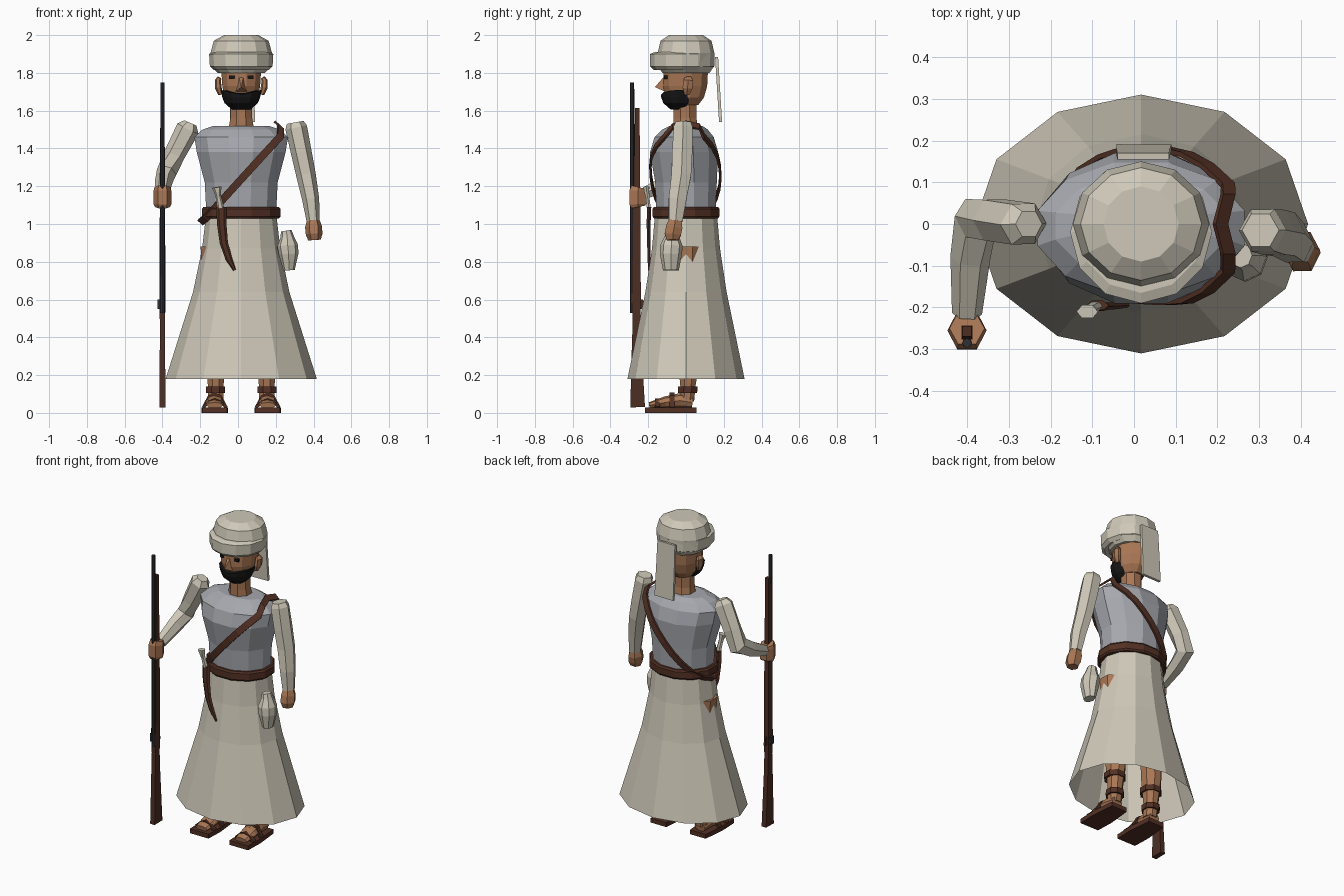
import bpy, bmesh, math
from mathutils import Vector

CX = 0.017  # body centre line


def material(name, rgb):
    m = bpy.data.materials.new(name)
    m.diffuse_color = (*rgb, 1)
    return m


CREAM = material("cream_cloth", (0.62, 0.58, 0.48))
GREY = material("grey_shirt", (0.38, 0.39, 0.42))
SKIN = material("skin", (0.40, 0.185, 0.09))
LEATHER = material("dark_leather", (0.085, 0.03, 0.018))
WOOD = material("gun_wood", (0.075, 0.028, 0.017))
BLACK = material("black_hair", (0.008, 0.008, 0.008))
STEEL = material("gun_steel", (0.03, 0.03, 0.036))


def mesh_object(name, verts, faces, mat):
    me = bpy.data.meshes.new(name)
    bm = bmesh.new()
    vs = [bm.verts.new(v) for v in verts]
    for f in faces:
        bm.faces.new([vs[i] for i in f])
    bmesh.ops.recalc_face_normals(bm, faces=bm.faces[:])
    bm.to_mesh(me)
    bm.free()
    me.materials.append(mat)
    ob = bpy.data.objects.new(name, me)
    bpy.context.collection.objects.link(ob)
    return ob


def skin_rings(name, rings, mat, cap_start=True, cap_end=True, closed=False):
    n = len(rings[0])
    verts = [v for r in rings for v in r]
    faces = []
    count = len(rings)
    for k in range(count if closed else count - 1):
        a, b = k * n, ((k + 1) % count) * n
        faces += [(a + i, a + (i + 1) % n, b + (i + 1) % n, b + i) for i in range(n)]
    if not closed:
        if cap_start:
            faces.append(tuple(range(n)))
        if cap_end:
            faces.append(tuple(range((count - 1) * n, count * n)))
    return mesh_object(name, verts, faces, mat)


def loft(name, rows, mat, n=12, flat=False, cx=CX, **caps):
    """Stacked horizontal ellipses; rows are (z, rx, ry, cy)."""
    off = math.pi / n if flat else 0
    k = 1 / math.cos(off)
    rings = []
    for z, rx, ry, cy in rows:
        angles = [2 * math.pi * i / n + off for i in range(n)]
        rings.append([(cx + rx * k * math.cos(a), cy + ry * k * math.sin(a), z) for a in angles])
    return skin_rings(name, rings, mat, **caps)


def tube(name, points, mat, n=6, ref=(1, 0, 0)):
    """Sections along a path; points are (x, y, z, ra, rb). Four sides make a box section."""
    ps = [Vector(p[:3]) for p in points]
    rings = []
    for i, p in enumerate(points):
        t = (ps[min(i + 1, len(ps) - 1)] - ps[max(i - 1, 0)]).normalized()
        r = Vector(ref)
        u = (r - t * r.dot(t)).normalized()
        v = t.cross(u)
        k, off = (math.sqrt(2), math.pi / 4) if n == 4 else (1, 0)
        rings.append([ps[i] + u * p[3] * k * math.cos(off + 2 * math.pi * j / n)
                      + v * p[4] * k * math.sin(off + 2 * math.pi * j / n) for j in range(n)])
    return skin_rings(name, rings, mat)


# robe skirt, open at the hem
loft("skirt", [(1.04, .187, .165, 0), (.87, .207, .18, 0), (.64, .255, .215, 0),
               (.18, .40, .31, 0)], CREAM, cap_end=False)

# shirt
TORSO = [(1.03, .183, .155, 0), (1.22, .193, .163, 0), (1.38, .235, .18, -.01),
         (1.46, .248, .157, -.01), (1.50, .205, .12, -.005), (1.52, .145, .085, 0)]
loft("shirt", TORSO, GREY, flat=True)

# belt
loft("belt", [(1.03, .20, .17, 0), (1.04, .208, .177, 0), (1.08, .208, .177, 0),
              (1.09, .20, .17, 0)], LEATHER, flat=True)


# shoulder strap, a closed loop hugging the torso
def torso_at(z):
    for a, b in zip(TORSO, TORSO[1:]):
        if a[0] <= z <= b[0]:
            f = (z - a[0]) / (b[0] - a[0])
            return [a[i] + f * (b[i] - a[i]) for i in (1, 2, 3)]
    return TORSO[0][1:]


def strap_side(s):
    out = []
    for i in range(9):
        f = .05 + .95 * i / 8
        x, z = -.19 + .415 * f, 1.01 + .455 * f
        rx, ry, cy = torso_at(z)
        d = math.sqrt(max(0, 1 - ((x - CX) / (rx + .015)) ** 2))
        out.append(Vector((x, cy + s * ((ry + .012) * d + .006), z)))
    return out + [Vector((.225, s * .07, 1.515))]


path = [Vector((-.197, 0, 1.01))] + strap_side(-1) + [Vector((.207, 0, 1.53))] + strap_side(1)[::-1]
W = Vector((-.74, 0, .67))
rings = []
for i, p in enumerate(path):
    t = (path[(i + 1) % len(path)] - path[i - 1]).normalized()
    o = t.cross(W).normalized() * .006
    rings.append([p + W * .02 + o, p + W * .02 - o, p - W * .02 - o, p - W * .02 + o])
skin_rings("shoulder_strap", rings, LEATHER, closed=True)

# neck, head, ears, nose, eyes
loft("neck", [(1.50, .068, .066, 0), (1.56, .058, .06, -.005), (1.68, .058, .06, -.005)], SKIN, n=8, flat=True)
loft("head", [(1.63, .06, .075, -.01), (1.67, .088, .10, -.005), (1.73, .10, .117, -.005),
              (1.84, .107, .118, 0)], SKIN, flat=True)
for s, side in ((-1, "right"), (1, "left")):
    tube(side + "_ear", [(CX + s * .11, .005, 1.685, .012, .015), (CX + s * .121, .008, 1.72, .018, .03),
                         (CX + s * .124, .012, 1.76, .016, .03), (CX + s * .115, .01, 1.775, .012, .018)], SKIN)
    tube(side + "_eye", [(CX + s * .046, -.107, 1.768, .018, .009),
                         (CX + s * .046, -.107, 1.785, .018, .009)], BLACK, n=4)
mesh_object("nose", [(CX - .012, -.112, 1.785), (CX + .012, -.112, 1.785), (CX - .031, -.11, 1.70),
                     (CX + .031, -.11, 1.70), (CX, -.165, 1.725)],
            [(0, 1, 4), (0, 4, 2), (1, 3, 4), (2, 4, 3), (0, 2, 3, 1)], SKIN)

# beard, higher at the cheeks than at the chin
beard = loft("beard", [(1.605, .048, .045, -.035), (1.64, .088, .083, -.037), (1.67, .10, .096, -.035),
                       (1.685, .108, .10, -.032)], BLACK)
for v in beard.data.vertices:
    if v.co.z > 1.68:
        v.co.z += .025 * abs(v.co.x - CX) / .108

# turban with wrapped band and hanging tail
loft("turban", [(1.80, .125, .125, 0), (1.83, .155, .145, 0), (1.905, .163, .15, 0),
                (1.97, .145, .135, 0), (2.0, .09, .09, 0)], CREAM)
loft("turban_band", [(1.815, .145, .15, -.02), (1.835, .166, .17, -.02), (1.90, .17, .17, -.02),
                     (1.91, .15, .15, -.015)], CREAM)
tube("turban_tail", [(.022, .162, 1.885, .062, .008), (.022, .172, 1.72, .064, .008),
                     (.024, .183, 1.54, .066, .008)], CREAM, n=4)

# sleeves and hands
tube("right_sleeve", [(-.252, 0, 1.535, .035, .035), (-.265, 0, 1.505, .062, .056),
                      (-.335, .01, 1.37, .056, .056), (-.378, .01, 1.275, .054, .062),
                      (-.392, -.08, 1.225, .048, .05), (-.40, -.215, 1.165, .036, .036)], CREAM)
tube("right_hand", [(-.40, -.252, 1.09, .04, .042), (-.40, -.255, 1.105, .047, .052),
                    (-.40, -.255, 1.175, .047, .052), (-.40, -.25, 1.195, .042, .045)], SKIN)
tube("left_sleeve", [(.303, -.015, 1.538, .045, .045), (.308, -.015, 1.51, .058, .058),
                     (.335, -.02, 1.38, .055, .062), (.36, -.025, 1.26, .052, .06),
                     (.385, -.045, 1.13, .045, .054), (.398, -.055, 1.015, .035, .042)], CREAM)
tube("left_hand", [(.398, -.055, 1.03, .03, .035), (.40, -.062, .985, .045, .05),
                   (.403, -.07, .945, .044, .05), (.405, -.07, .915, .033, .036)], SKIN)

# long gun: barrel, fore stock and butt, lock
GX = -.40
tube("gun_barrel", [(GX, -.285, .53, .013, .012), (GX, -.285, 1.75, .011, .011)], STEEL, n=8)
tube("gun_stock", [(GX, -.258, 1.615, .011, .012), (GX, -.26, 1.1, .014, .018), (GX, -.262, .60, .016, .023),
                   (GX, -.262, .48, .014, .02), (GX, -.262, .38, .014, .024),
                   (GX, -.256, .03, .016, .039)], WOOD, n=4)
tube("gun_lock", [(GX - .018, -.265, .55, .009, .018), (GX - .018, -.265, .60, .009, .014)], STEEL, n=4)
tube("gun_trigger", [(GX, -.235, .55, .006, .012), (GX, -.235, .60, .006, .008)], WOOD, n=4)

# curved dagger at the belt
tube("dagger_sheath", [(-.088, -.195, 1.09, .028, .013), (-.086, -.198, 1.0, .025, .012),
                       (-.075, -.197, .90, .022, .01), (-.05, -.196, .82, .018, .009),
                       (-.018, -.195, .755, .008, .006)], LEATHER)
tube("dagger_grip", [(-.092, -.197, 1.085, .018, .012), (-.103, -.203, 1.14, .015, .011),
                     (-.108, -.208, 1.17, .018, .015), (-.112, -.21, 1.195, .026, .018)], CREAM)

# drawstring pouch at the hip
tube("pouch", [(.255, -.075, .965, .028, .03), (.26, -.075, .935, .035, .038), (.263, -.077, .885, .055, .06),
               (.268, -.08, .84, .052, .058), (.27, -.08, .755, .03, .042)], CREAM, n=8)

# legs, feet and sandals
for s, side in ((-1, "right"), (1, "left")):
    x = CX + s * .14
    loft(side + "_leg", [(.06, .04, .038, .005), (.14, .041, .04, .01), (.30, .055, .06, .015),
                         (.50, .06, .062, .01), (.88, .08, .085, 0)], SKIN, n=8, flat=True, cx=x - s * .005)
    tube(side + "_foot", [(x, .035, .055, .038, .03), (x, -.03, .065, .042, .04),
                          (x, -.11, .055, .05, .032), (x, -.195, .04, .044, .016)], SKIN, n=8)
    tube(side + "_sole", [(x, .055, .014, .055, .014), (x, -.10, .014, .07, .014),
                          (x, -.217, .014, .066, .014)], LEATHER, n=4)
    for z, r, tag in ((.122, .051, "ankle_strap"), (.235, .06, "shin_strap")):
        loft(f"{side}_{tag}", [(z - .017, r, r, .008), (z + .017, r, r, .01)], LEATHER, n=8, flat=True, cx=x - s * .004)
    for y, h, tag in ((-.15, .07, "toe_strap"), (-.075, .1, "instep_strap")):
        tube(f"{side}_{tag}", [(x - .062, y, .028, .013, .007), (x - .03, y, h - .012, .013, .007),
                               (x, y, h, .013, .007), (x + .03, y, h - .012, .013, .007),
                               (x + .062, y, .028, .013, .007)], LEATHER, n=4, ref=(0, 1, 0))
